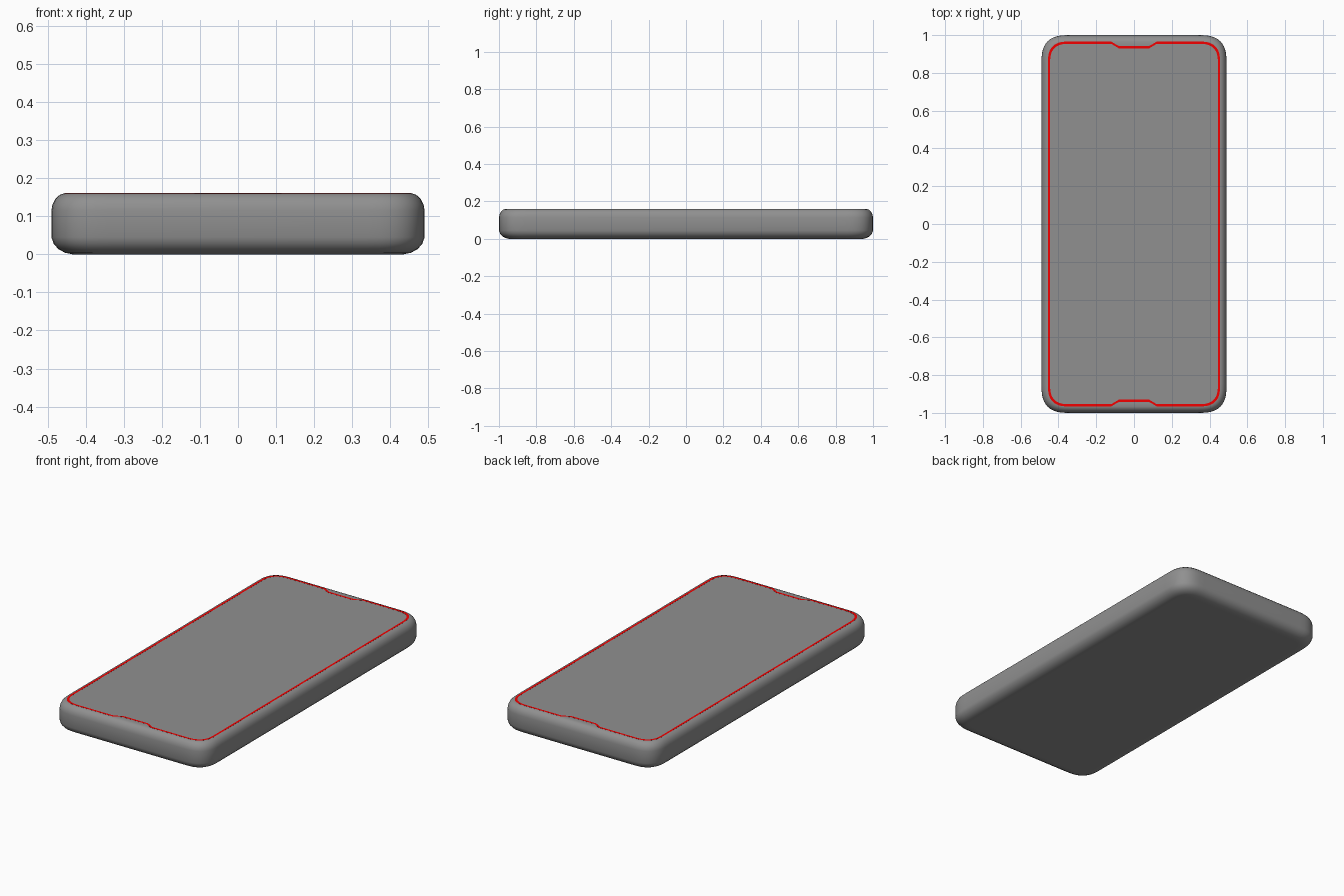
import bpy, bmesh, math

if "Cube" in bpy.data.objects:
    bpy.data.objects.remove(bpy.data.objects["Cube"])

HX, HY, R, POWER = 0.49, 1.0, 0.15, 2.8


def outline(inset, notch=0.0, steps=12):
    """Soft-cornered rectangle, counter-clockwise, optionally notched at both ends."""
    hx, hy, r = HX - inset, HY - inset, R - inset
    e = 2 / POWER
    quad = []
    for i in range(steps + 1):
        a = math.pi / 2 * i / steps
        c, s = max(math.cos(a), 0), max(math.sin(a), 0)
        quad.append((hx - r + r * c ** e, hy - r + r * s ** e))
    if notch:
        quad += [(0.12, hy), (0.105, hy - 0.4 * notch), (0.08, hy - notch)]
    half = quad + [(-x, y) for x, y in reversed(quad)]
    return half + [(-x, -y) for x, y in half]


def make_object(name, bm, colour):
    bmesh.ops.recalc_face_normals(bm, faces=bm.faces)
    mesh = bpy.data.meshes.new(name)
    bm.to_mesh(mesh)
    bm.free()
    mat = bpy.data.materials.new(name + "_colour")
    mat.diffuse_color = (*colour, 1)
    mat.use_nodes = True
    mat.node_tree.nodes["Principled BSDF"].inputs["Base Color"].default_value = mat.diffuse_color
    mesh.materials.append(mat)
    ob = bpy.data.objects.new(name, mesh)
    bpy.context.collection.objects.link(ob)
    return ob


def skin(bm, loops):
    """Join successive vertex loops with quads."""
    for a, b in zip(loops, loops[1:]):
        for i in range(len(a)):
            j = (i + 1) % len(a)
            bm.faces.new((a[i], a[j], b[j], b[i]))


def add_loop(bm, pts, z):
    return [bm.verts.new((x, y, z)) for x, y in pts]


# Phone body: (inset, height) profile swept around the soft outline
profile = [(0.075, 0), (0.055, 0), (0.036, 0.004), (0.018, 0.014), (0.006, 0.028),
           (0, 0.045), (0, 0.115), (0.003, 0.131), (0.011, 0.146), (0.022, 0.156),
           (0.033, 0.16), (0.05, 0.16)]
bm = bmesh.new()
loops = [add_loop(bm, outline(i), z) for i, z in profile]
skin(bm, loops)
bm.faces.new(loops[0])
bm.faces.new(loops[-1])
body = make_object("phone_body", bm, (0.28, 0.28, 0.28))

# Red trim line around the screen, notched at both ends
bm = bmesh.new()
sections = [(0.034, 0.1598), (0.034, 0.1604), (0.046, 0.1604), (0.046, 0.1598)]
trim_loops = [add_loop(bm, outline(i, 0.024), z) for i, z in sections]
skin(bm, trim_loops + trim_loops[:1])
make_object("screen_trim", bm, (0.9, 0.0, 0.0))

# Smooth shading on the rounded body
bpy.ops.object.select_all(action='DESELECT')
body.select_set(True)
bpy.context.view_layer.objects.active = body
bpy.ops.object.shade_smooth_by_angle(angle=math.radians(35))
